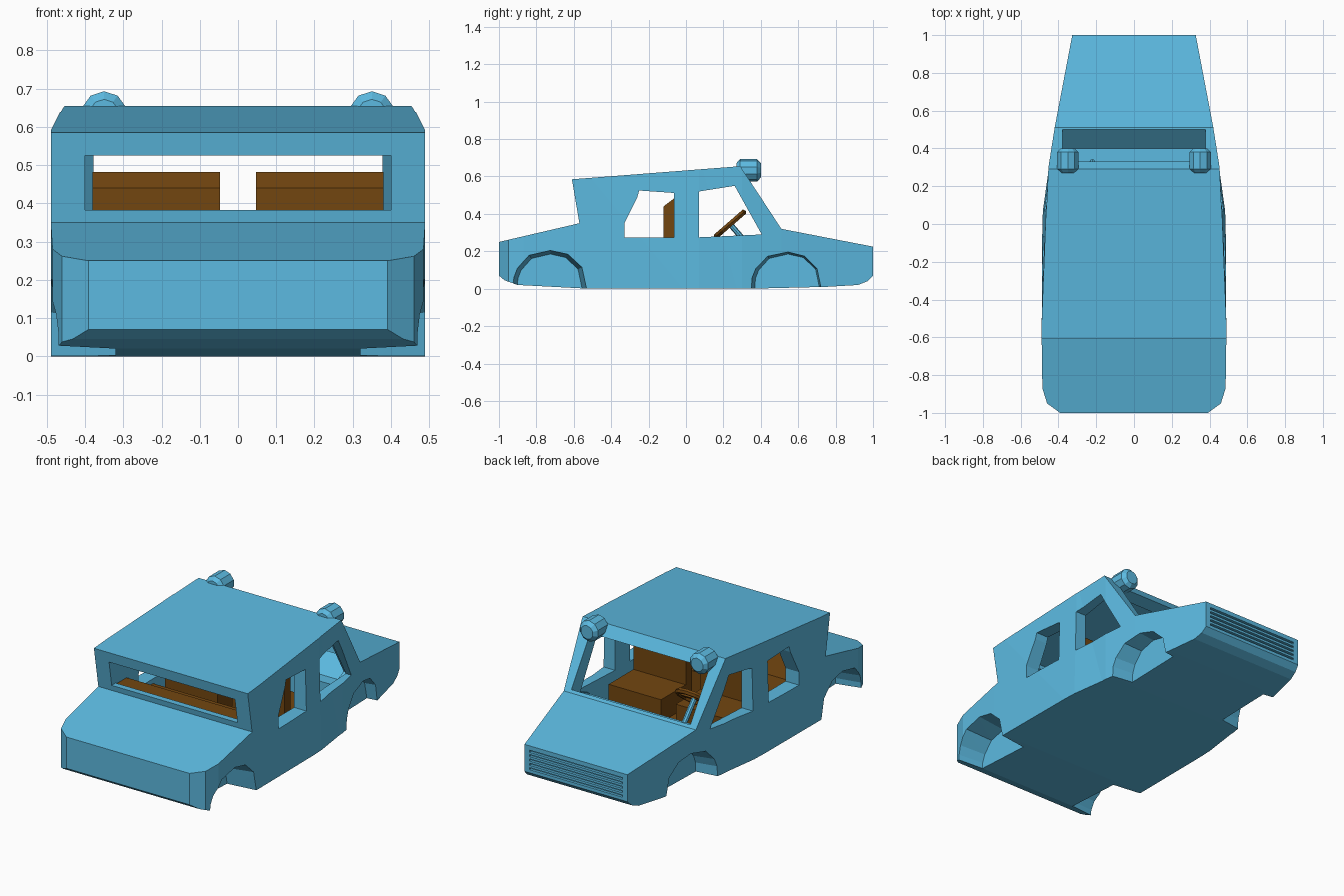
import bpy, bmesh, math

if "Cube" in bpy.data.objects:
    bpy.data.objects.remove(bpy.data.objects["Cube"], do_unlink=True)


def material(name, rgb):
    m = bpy.data.materials.new(name)
    m.use_nodes = True
    m.diffuse_color = (*rgb, 1)
    m.node_tree.nodes["Principled BSDF"].inputs["Base Color"].default_value = (*rgb, 1)
    return m


BLUE = material("sky blue paint", (0.107, 0.49, 0.75))
BROWN = material("brown leather", (0.17, 0.061, 0.005))


def loft(name, lower, upper, mat=BLUE):
    """Closed solid between two matching rings of 3D points."""
    bm = bmesh.new()
    a = [bm.verts.new(p) for p in lower]
    b = [bm.verts.new(p) for p in upper]
    n = len(a)
    bm.faces.new(a)
    bm.faces.new(b)
    for i in range(n):
        j = (i + 1) % n
        bm.faces.new((a[i], a[j], b[j], b[i]))
    bmesh.ops.triangulate(bm, faces=[f for f in bm.faces if len(f.verts) == 4])
    bmesh.ops.recalc_face_normals(bm, faces=bm.faces)
    me = bpy.data.meshes.new(name)
    bm.to_mesh(me)
    bm.free()
    me.materials.append(mat)
    ob = bpy.data.objects.new(name, me)
    bpy.context.collection.objects.link(ob)
    return ob


def prism(name, profile, x0, x1, mat=BLUE):
    """Side profile (y, z) extruded across x."""
    return loft(name, [(x0, y, z) for y, z in profile], [(x1, y, z) for y, z in profile], mat)


def box(name, x0, x1, y0, y1, z0, z1, mat=BLUE):
    return prism(name, [(y0, z0), (y1, z0), (y1, z1), (y0, z1)], x0, x1, mat)


def boolean(ob, tool, operation="DIFFERENCE"):
    bpy.context.view_layer.objects.active = ob
    mod = ob.modifiers.new("cut", "BOOLEAN")
    mod.object = tool
    mod.operation = operation
    mod.solver = "EXACT"
    bpy.ops.object.modifier_apply(modifier=mod.name)
    bpy.data.objects.remove(tool, do_unlink=True)


# Body shell: side profile intersected with the plan outline
body = prism("body", [
    (-1, 0.25), (-0.57, 0.35), (-0.61, 0.585), (0.29, 0.655), (0.51, 0.32), (1, 0.225),
    (1, 0.07), (0.97, 0.04), (0.92, 0.02), (0.75, 0.01), (0.34, 0), (-0.52, 0),
    (-0.9, 0.02), (-0.97, 0.045), (-1, 0.07)], -0.6, 0.6)


def plan(z, waist):
    half = [(0.325, 1.01), (0.42, 0.51), (0.453, 0.3), (waist, 0.07), (0.489, -0.6),
            (0.485, -0.87), (0.46, -0.95), (0.39, -1.001)]
    return [(x, y, z) for x, y in half] + [(-x, y, z) for x, y in reversed(half)]


boolean(body, loft("outline", plan(-0.1, 0.485), plan(0.7, 0.464)), "INTERSECT")

# Cabin hollow, windscreen and rear window openings
boolean(body, prism("cabin", [(-0.54, 0.1), (-0.54, 0.55), (0.24, 0.61), (0.42, 0.29),
                              (0.33, 0.25), (0.33, 0.1)], -0.402, 0.402))
boolean(body, prism("windscreen", [(0.2, 0.56), (0.33, 0.594), (0.43, 0.66), (0.6, 0.4),
                                   (0.5, 0.335), (0.4, 0.245), (0.2, 0.245)], -0.378, 0.378))
boolean(body, box("rear_window", -0.4, 0.4, -0.8, -0.5, 0.382, 0.525))

# Side windows cut straight through both sides
boolean(body, prism("rear_side_window", [(-0.33, 0.275), (-0.33, 0.35), (-0.26, 0.49),
                                         (-0.25, 0.525), (-0.065, 0.512), (-0.065, 0.275)], -0.7, 0.7))
boolean(body, prism("front_side_window", [(0.07, 0.275), (0.07, 0.52), (0.26, 0.55),
                                          (0.405, 0.29)], -0.7, 0.7))

# Tapered wheel wells
ARCH = [(-0.206, -0.05), (-0.2, 0.06), (-0.18, 0.11), (-0.115, 0.18), (0, 0.206),
        (0.095, 0.185), (0.17, 0.115), (0.206, -0.05)]
for side in (-1, 1):
    for centre in (-0.725, 0.545):
        outer = [(side * 0.5, centre + y, z) for y, z in ARCH]
        inner = [(side * 0.32, centre + y * 0.87, z * 0.9) for y, z in ARCH]
        boolean(body, loft("wheel_well", outer, inner))

# Grille slots in the nose
for i in range(5):
    z = 0.088 + i * 0.025
    boolean(body, box("grille_slot", -0.295, 0.295, 0.985, 1.1, z, z + 0.012))


# Roof lamps: faceted drums with chamfered ends
def lamp(name, x):
    bpy.ops.mesh.primitive_cylinder_add(vertices=10, radius=0.06, depth=0.13,
                                        location=(x, 0.335, 0.633), rotation=(math.pi / 2, 0, 0))
    ob = bpy.context.object
    ob.name = name
    ob.data.materials.append(BLUE)
    bm = bmesh.new()
    bm.from_mesh(ob.data)
    rims = [e for e in bm.edges if abs(e.verts[0].co.z - e.verts[1].co.z) < 0.01]
    bmesh.ops.bevel(bm, geom=rims, offset=0.02, segments=1, affect="EDGES")
    bm.to_mesh(ob.data)
    bm.free()


lamp("left_roof_lamp", 0.35)
lamp("right_roof_lamp", -0.35)

# Front seats
for name, x0 in (("left", 0.047), ("right", -0.38)):
    x1 = x0 + 0.333
    prism(name + "_front_backrest", [(-0.12, 0.1), (-0.12, 0.44), (-0.065, 0.482),
                                     (-0.065, 0.1)], x0, x1, BROWN)
    box(name + "_front_cushion", x0, x1, -0.066, 0.16, 0.1, 0.235, BROWN)

# Rear bench and cabin floor
prism("rear_bench", [(-0.53, 0.1), (-0.53, 0.375), (-0.44, 0.375), (-0.39, 0.25),
                     (-0.2, 0.25), (-0.2, 0.1)], -0.4, 0.4, BROWN)
box("cabin_floor", -0.401, 0.401, -0.2, 0.329, 0.09, 0.105, BROWN)

# Steering wheel with a hub bar and column
TILT = math.radians(41)
WHEEL = (-0.22, 0.235, 0.345)
bpy.ops.mesh.primitive_torus_add(major_segments=12, minor_segments=6, major_radius=0.095,
                                 minor_radius=0.016, location=WHEEL, rotation=(TILT, 0, 0))
bpy.context.object.name = "steering_wheel"
bpy.context.object.data.materials.append(BROWN)
bpy.ops.mesh.primitive_cube_add(size=1, location=WHEEL, rotation=(TILT, 0, 0))
bar = bpy.context.object
bar.name = "steering_wheel_bar"
bar.scale = (0.18, 0.03, 0.015)
bar.data.materials.append(BROWN)
bpy.ops.mesh.primitive_cylinder_add(vertices=8, radius=0.015, depth=0.16, rotation=(TILT, 0, 0),
                                    location=(-0.22, 0.288, 0.285))
bpy.context.object.name = "steering_column"
bpy.context.object.data.materials.append(BLUE)
